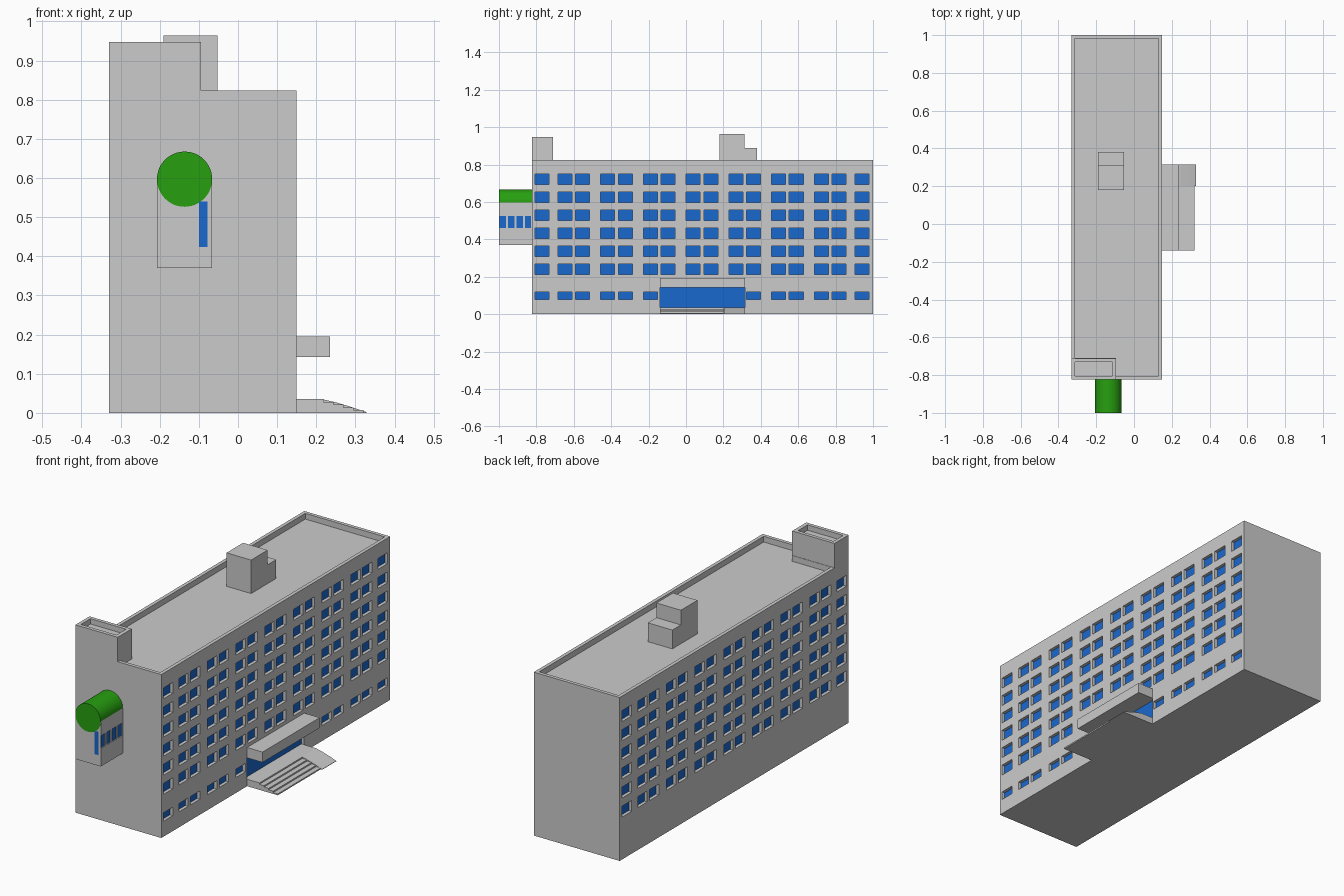
import bpy, bmesh, math

if "Cube" in bpy.data.objects:
    bpy.data.objects.remove(bpy.data.objects["Cube"])


def material(name, col):
    m = bpy.data.materials.new(name)
    m.diffuse_color = col
    m.use_nodes = True
    m.node_tree.nodes["Principled BSDF"].inputs["Base Color"].default_value = m.diffuse_color
    return m


BLUE = material("window_blue", (0.01, 0.14, 0.62, 1))
GREEN = material("barrel_green", (0.02, 0.35, 0.005, 1))


def finish(name, bm, mat=None):
    bmesh.ops.recalc_face_normals(bm, faces=bm.faces)
    me = bpy.data.meshes.new(name)
    bm.to_mesh(me)
    bm.free()
    ob = bpy.data.objects.new(name, me)
    bpy.context.collection.objects.link(ob)
    if mat:
        me.materials.append(mat)
    return ob


def add_prism(bm, pts, vec):
    """Extrude a closed 3D outline along a vector."""
    f = bm.faces.new([bm.verts.new(p) for p in pts])
    r = bmesh.ops.extrude_face_region(bm, geom=[f], use_keep_orig=True)
    vs = [v for v in r["geom"] if isinstance(v, bmesh.types.BMVert)]
    bmesh.ops.translate(bm, verts=vs, vec=vec)


def boxes(name, spans, mat=None):
    bm = bmesh.new()
    for x0, x1, y0, y1, z0, z1 in spans:
        add_prism(bm, [(x0, y0, z0), (x1, y0, z0), (x1, y1, z0), (x0, y1, z0)], (0, 0, z1 - z0))
    return finish(name, bm, mat)


def prism(name, pts, vec, mat=None):
    bm = bmesh.new()
    add_prism(bm, pts, vec)
    return finish(name, bm, mat)


def cut(ob, cutter):
    cutter.hide_render = True
    m = ob.modifiers.new("cut", 'BOOLEAN')
    m.operation, m.solver, m.object = 'DIFFERENCE', 'EXACT', cutter
    bpy.context.view_layer.objects.active = ob
    bpy.ops.object.modifier_apply(modifier=m.name)
    bpy.data.objects.remove(cutter)


XL, XR, YF, YB, H = -0.33, 0.149, -0.824, 1.0, 0.824
D = 0.02      # window recess depth
G = 0.004     # glass thickness

# Window layout: single bays at the ends, pairs between
pairs = [-0.6 + i * 0.2285 for i in range(7)]
cols = [-0.77] + [p + s * 0.047 for p in pairs for s in (-1, 1)] + [0.942]
rows = [0.241 + i * 0.0963 for i in range(6)]
W, HH = 0.0375, 0.0275
DOOR = (-0.14, 0.315, 0.035, 0.143)

cells = [(c - W, c + W, r - HH, r + HH) for c in cols for r in rows]
ground = [(c - W, c + W, 0.078, 0.12) for c in cols
          if c + W < DOOR[0] or c - W > DOOR[1]]
right_cells = cells + ground + [DOOR]

# Main block with sunken roof and window recesses
body = boxes("main_block", [(XL, XR, YF, YB, 0, H)])
roof = [(-0.312, -0.71), (-0.094, -0.71), (-0.094, -0.806), (0.131, -0.806),
        (0.131, 0.982), (-0.312, 0.982)]
cut(body, prism("roof_cutter", [(x, y, 0.795) for x, y in roof], (0, 0, 0.1)))
cut(body, boxes("right_cutter", [(XR - D, XR + 0.05, *c) for c in right_cells]))
cut(body, boxes("left_cutter", [(XL - 0.05, XL + D, *c) for c in cells]))
boxes("right_windows", [(XR - D, XR - D + G, *c) for c in right_cells], BLUE)
boxes("left_windows", [(XL + D - G, XL + D, *c) for c in cells], BLUE)

# Corner tower with sunken top
tower = boxes("corner_tower", [(XL, -0.094, YF, -0.712, H, 0.947)])
cut(tower, boxes("tower_cutter", [(-0.312, -0.114, -0.806, -0.73, 0.92, 1.0)]))

# Stepped rooftop hut
hut = [(0.18, 0.79), (0.38, 0.79), (0.38, 0.89), (0.312, 0.89), (0.312, 0.964), (0.18, 0.964)]
prism("roof_hut", [(-0.19, y, z) for y, z in hut], (0.137, 0, 0))

# Front bay with windows
bx0, bx1, by, bz0, bz1 = -0.207, -0.066, -0.999, 0.37, 0.597
bay = boxes("front_bay", [(bx0, bx1, by, YF, bz0, bz1)])
side = [(-0.996 + i * 0.0447, -0.962 + i * 0.0447, 0.46, 0.524) for i in range(4)]
cut(bay, boxes("bay_cutter", [(bx1 - 0.008, bx1 + 0.05, *c) for c in side]))
boxes("bay_side_windows", [(bx1 - 0.008, bx1 - 0.005, *c) for c in side], BLUE)
boxes("bay_front_window", [(-0.099, -0.078, by - 0.001, by + 0.002, 0.424, 0.54)], BLUE)

# Green barrel on top of the bay
R = 0.0705
ring = [(-0.1365 + R * math.cos(a * math.tau / 48), -1.0, 0.597 + R * math.sin(a * math.tau / 48))
        for a in range(48)]
barrel = prism("green_barrel", ring, (0, 0.176, 0), GREEN)
bpy.context.view_layer.objects.active = barrel
barrel.select_set(True)
bpy.ops.object.shade_smooth_by_angle(angle=math.radians(30))

# Entrance canopy
boxes("entrance_canopy", [(XR, 0.235, -0.14, 0.315, 0.143, 0.195)])

# Entrance steps
prof = [(XR, 0), (XR, 0.035)]
x, z = 0.218, 0.035
for i in range(5):
    prof += [(x, z), (x, z - 0.007)]
    x, z = x + 0.0255, z - 0.007
prism("entrance_steps", [(a, -0.14, b) for a, b in prof], (0, 0.342, 0))

# Ramp beside the steps
ramp = [(XR, 0), (XR, 0.035), (0.215, 0.035), (0.25, 0.027), (0.29, 0.015), (0.328, 0.002), (0.328, 0)]
prism("entrance_ramp", [(a, 0.202, b) for a, b in ramp], (0, 0.113, 0))
